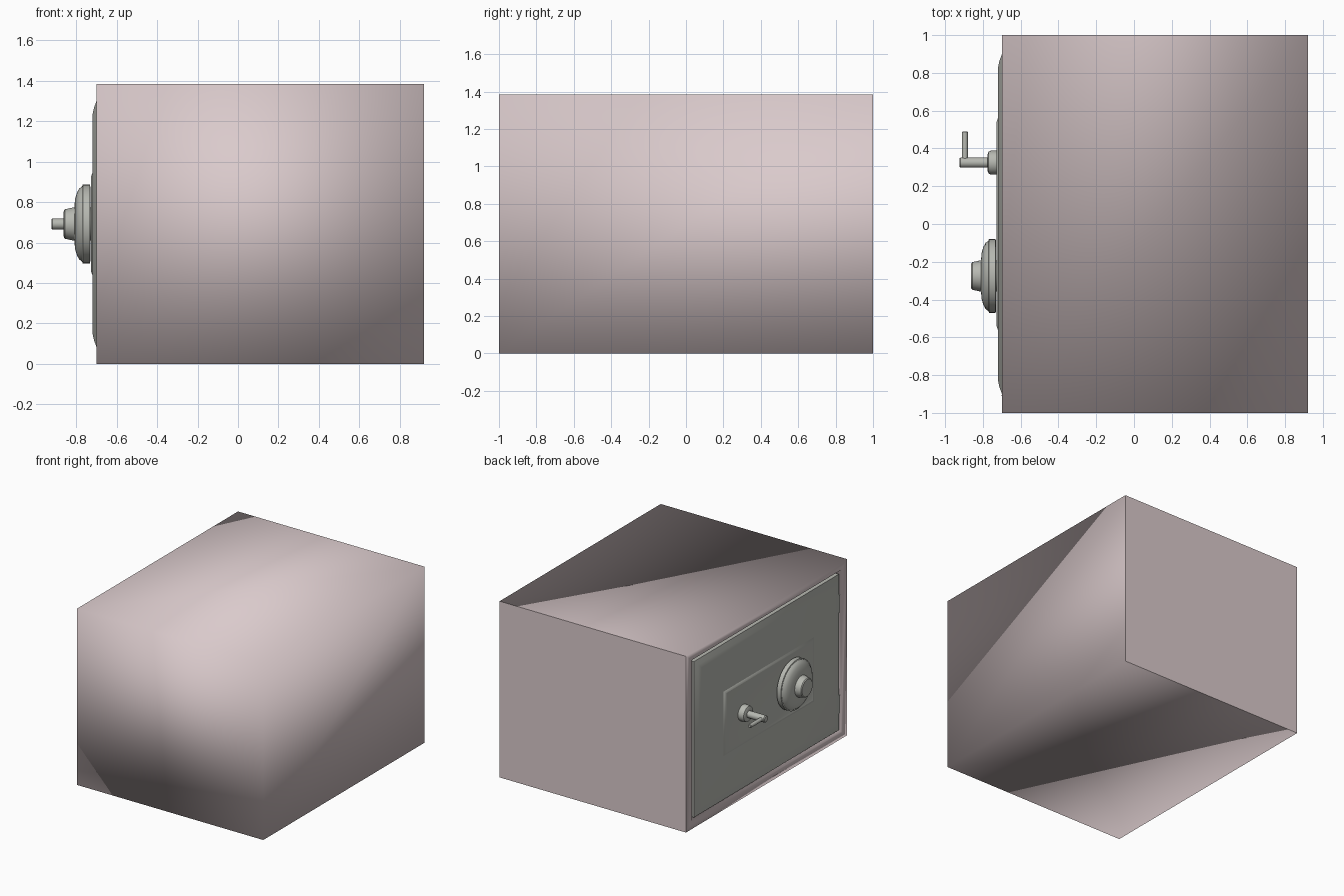
import bpy, bmesh, math
from mathutils import Vector

if "Cube" in bpy.data.objects:
    bpy.data.objects.remove(bpy.data.objects["Cube"])

ZC = 0.692  # height of the door centre


def material(name, rgb):
    m = bpy.data.materials.new(name)
    m.diffuse_color = (*rgb, 1)
    m.use_nodes = True
    m.node_tree.nodes["Principled BSDF"].inputs["Base Color"].default_value = m.diffuse_color
    return m


PAINT = material("rose_paint", (0.70, 0.59, 0.60))
METAL = material("grey_metal", (0.47, 0.48, 0.44))


def finish(name, bm, mat, angle=35):
    bmesh.ops.recalc_face_normals(bm, faces=bm.faces)
    me = bpy.data.meshes.new(name)
    bm.to_mesh(me)
    bm.free()
    ob = bpy.data.objects.new(name, me)
    bpy.context.collection.objects.link(ob)
    me.materials.append(mat)
    bpy.ops.object.select_all(action='DESELECT')
    ob.select_set(True)
    bpy.context.view_layer.objects.active = ob
    if angle:
        bpy.ops.object.shade_smooth_by_angle(angle=math.radians(angle))
    else:
        bpy.ops.object.shade_smooth()
    return ob


def loft(bm, rings):
    """Bridge closed rings of points and cap both ends."""
    rows = [[bm.verts.new(p) for p in r] for r in rings]
    n = len(rows[0])
    for a, b in zip(rows, rows[1:]):
        for i in range(n):
            j = (i + 1) % n
            bm.faces.new((a[i], a[j], b[j], b[i]))
    bm.faces.new(rows[0])
    bm.faces.new(rows[-1])


def plate(name, layers, mat, angle=35):
    """Rectangular layers (x, half width, half height) facing -x."""
    bm = bmesh.new()
    loft(bm, [[(x, sy * hy, ZC + sz * hz) for sy, sz in
               ((-1, -1), (1, -1), (1, 1), (-1, 1))] for x, hy, hz in layers])
    return finish(name, bm, mat, angle)


def lathe(name, profile, centre, axis, segments=40):
    """Round profile of (distance along axis, radius)."""
    rot = Vector((0, 0, 1)).rotation_difference(Vector(axis))
    bm = bmesh.new()
    loft(bm, [[Vector(centre) + rot @ Vector((
        r * math.cos(2 * math.pi * i / segments),
        r * math.sin(2 * math.pi * i / segments), d))
        for i in range(segments)] for d, r in profile])
    return finish(name, bm, METAL)


# Safe body with a shallow door recess, softly shaded but for one side
body = plate("safe_body", [(0.92, 1, ZC), (-0.70, 1, ZC),
                           (-0.70, 0.925, 0.635), (-0.66, 0.915, 0.625)],
             PAINT, 0)
for e in body.data.edges:
    if all(body.data.vertices[v].co.y > 0.99 for v in e.vertices):
        e.use_edge_sharp = True

# Door with rounded border
plate("door", [(-0.655, 0.90, 0.612), (-0.699, 0.90, 0.612),
               (-0.712, 0.865, 0.577), (-0.718, 0.84, 0.552),
               (-0.720, 0.825, 0.537)], METAL)

# Lock panel with thin raised rim
plate("lock_panel", [(-0.715, 0.565, 0.257), (-0.7205, 0.56, 0.252),
                     (-0.728, 0.538, 0.234), (-0.723, 0.522, 0.220)], METAL)

# Hinge pins in the gap beside the door
for k, z in (("lower", 0.28), ("upper", 1.07)):
    lathe(k + "_hinge", [(-0.07, 0.013), (0.07, 0.013)],
          (-0.688, -0.908, z), (0, 0, 1), 12)

# Combination dial: shaft, domed wheel, tapered knob
OUT = (-1, 0, 0)
dial = (0, -0.275, ZC)
lathe("dial_shaft", [(0.715, 0.082), (0.74, 0.082)], dial, OUT)
lathe("dial_wheel", [(0.731, 0.186), (0.733, 0.195), (0.768, 0.195),
                     (0.771, 0.186), (0.785, 0.176), (0.797, 0.155),
                     (0.806, 0.125), (0.810, 0.085)], dial, OUT, 48)
lathe("dial_knob", [(0.800, 0.084), (0.815, 0.082), (0.856, 0.073),
                    (0.862, 0.066), (0.864, 0.04)], dial, OUT)

# Door handle: hub, spindle and lever
grip = (0, 0.325, ZC)
lathe("handle_hub", [(0.715, 0.063), (0.758, 0.063), (0.769, 0.058),
                     (0.775, 0.045)], grip, OUT, 32)
lathe("handle_spindle", [(0.765, 0.027), (0.918, 0.027), (0.924, 0.022)],
      grip, OUT, 24)
lathe("handle_lever", [(0.0, 0.015), (0.162, 0.015), (0.166, 0.011)],
      (-0.895, 0.325, ZC), (0, 1, 0), 20)
